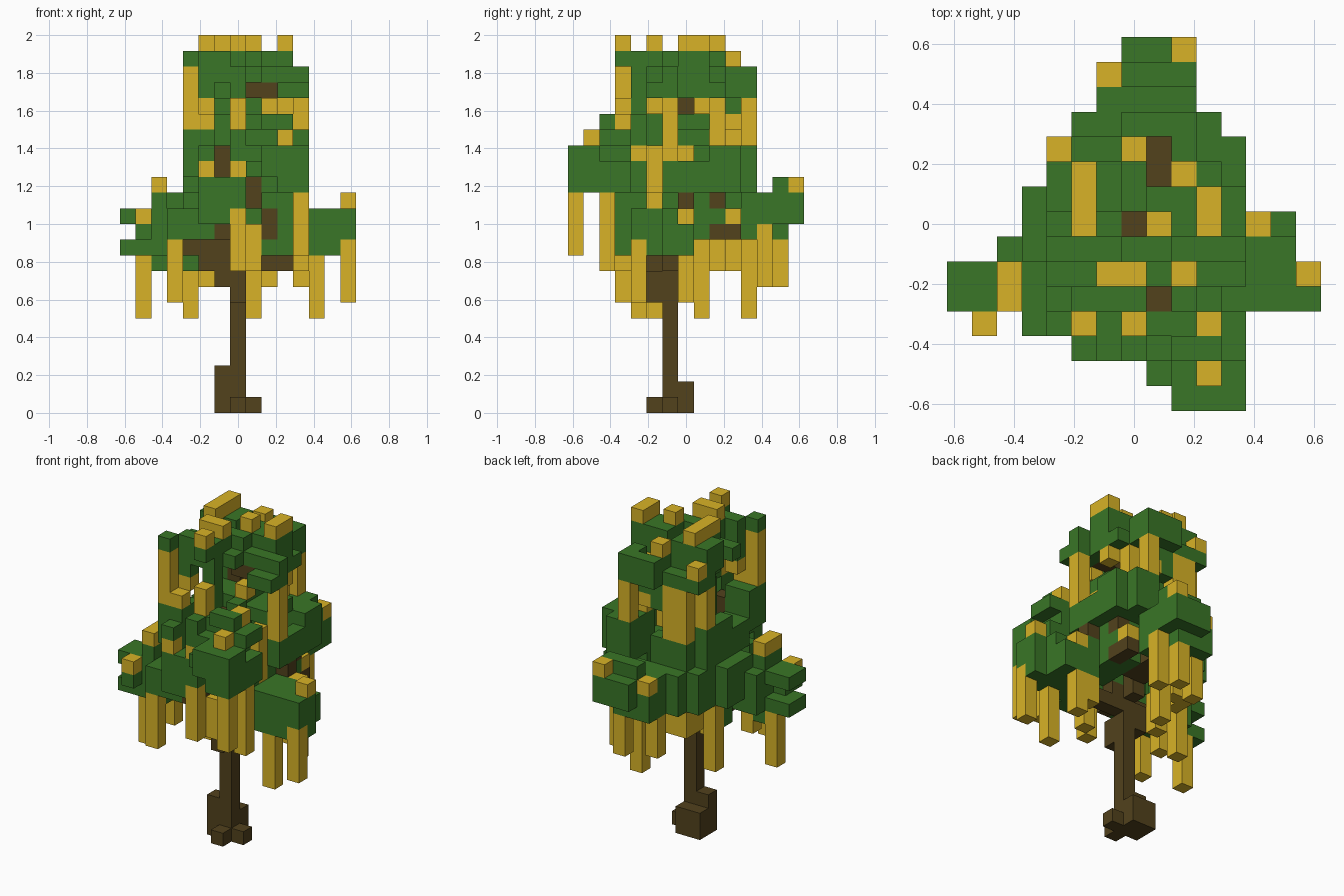
import bpy
import bmesh
from itertools import product
from mathutils import Vector

start_cube = bpy.data.objects.get("Cube")
if start_cube:
    bpy.data.objects.remove(start_cube, do_unlink=True)

UNIT = 2 / 24  # edge of one block


def make_material(name, rgb):
    mat = bpy.data.materials.new(name)
    mat.use_nodes = True
    colour = (*rgb, 1)
    mat.diffuse_color = colour
    mat.node_tree.nodes["Principled BSDF"].inputs["Base Color"].default_value = colour
    return mat


leaf_green = make_material("leaf green", (0.041, 0.18, 0.02))
blossom_gold = make_material("blossom gold", (0.69, 0.45, 0.02))
bark_brown = make_material("bark brown", (0.084, 0.054, 0.012))

# Boxes are block ranges: x from-to, y from-to, z from-to
trunk = [
    (0, 0, -1, -1, 0, 9), (-1, -1, -1, -1, 0, 2), (-1, 0, 0, 0, 0, 1),
    (0, 0, -2, -2, 0, 0), (1, 1, -1, -1, 0, 0), (0, 0, -2, -2, 7, 8),
    (-1, -1, -2, -1, 8, 9), (0, 0, 0, 0, 10, 19),
]
branches = [
    (-3, -1, -2, -2, 10, 10), (-2, -1, -2, -1, 9, 9), (-1, -1, -4, -2, 11, 11),
    (2, 3, -1, -1, 9, 9), (1, 1, -1, -1, 9, 10), (2, 2, -4, -4, 11, 12),
    (0, 1, 1, 3, 11, 11), (3, 3, 2, 3, 11, 11), (1, 1, -3, -3, 13, 14),
    (-1, -1, -3, -3, 15, 16), (1, 2, -1, -1, 20, 20), (1, 1, 2, 3, 20, 20),
    (1, 1, -3, -3, 17, 17), (4, 4, 0, 0, 13, 13), (3, 3, 2, 2, 13, 13),
]

crown_foliage = [
    (-3, -3, -4, -4, 22, 22), (-2, -1, -3, -3, 21, 22), (0, 0, -4, -4, 22, 22),
    (0, 0, -3, -3, 21, 22), (-2, -2, -3, -3, 20, 20), (0, 1, -1, -1, 21, 22),
    (-1, 0, -2, -2, 21, 22), (1, 1, -2, -2, 21, 21), (-3, -1, 1, 2, 21, 22),
    (-2, -2, 0, 2, 20, 22), (-3, -1, 2, 3, 20, 20), (0, 0, 1, 4, 20, 21),
    (2, 2, 3, 4, 20, 21), (1, 1, 4, 4, 20, 21), (1, 1, 0, 1, 21, 22),
    (2, 3, 0, 1, 20, 22), (2, 4, -1, -1, 21, 21), (3, 4, -1, -1, 20, 20),
    (3, 4, -2, -2, 20, 20), (3, 3, 2, 2, 20, 20), (-3, -1, -1, -1, 21, 21),
    (0, 0, -3, -3, 18, 20), (-1, -1, 0, 1, 17, 19), (0, 1, 3, 3, 18, 19),
]
middle_foliage = [
    (-3, -2, -4, -3, 15, 17), (-2, -2, -5, -5, 16, 16), (-2, 0, -5, -4, 14, 14),
    (0, 0, -5, -4, 16, 17), (-3, -2, -2, 0, 14, 15), (0, 2, -4, -4, 16, 17),
    (2, 2, -3, -3, 17, 18), (1, 3, -5, -4, 15, 16), (3, 4, -5, -4, 14, 15),
    (2, 4, -7, -6, 15, 16), (3, 4, -7, -6, 14, 14), (1, 1, -6, -6, 15, 15),
    (3, 4, -5, -4, 17, 17), (2, 3, -5, -5, 18, 18), (2, 4, 2, 3, 14, 16),
    (2, 3, 3, 4, 14, 16), (-2, 0, 3, 3, 14, 15), (-3, -3, 0, 2, 13, 16),
    (4, 4, -1, 1, 14, 15), (1, 3, -1, 1, 17, 17), (-1, 1, -1, -1, 15, 18),
    (2, 2, -3, -3, 14, 15), (0, 1, -2, -2, 17, 18), (1, 1, 0, 1, 18, 18),
]
lower_foliage = [
    (-3, -1, -3, -3, 11, 13), (-4, -2, -4, -4, 11, 12), (-4, -3, -1, 1, 11, 13),
    (-2, -1, -5, -5, 12, 13), (0, 0, -5, -5, 13, 13), (2, 3, -4, -2, 10, 13),
    (1, 1, -2, -2, 10, 12), (2, 3, -2, 2, 11, 13), (-3, -1, 2, 3, 11, 13),
    (-2, 2, 4, 4, 11, 13), (-1, 1, -2, -1, 11, 14), (-2, 3, 1, 1, 12, 13),
    (4, 4, -3, 0, 10, 12), (-3, -3, 0, 0, 9, 10),
]
right_bough = [
    (-5, -4, -3, -1, 10, 12), (-5, -5, -3, -2, 13, 13), (-7, -6, -3, -2, 12, 12),
    (-7, -6, -3, -2, 10, 10), (-6, -6, -4, -3, 11, 11), (-5, -4, -2, -2, 9, 9),
]
left_bough = [
    (5, 6, -3, -1, 10, 12), (7, 7, -3, -2, 11, 12), (5, 6, 0, 0, 10, 11),
    (7, 7, -2, -2, 10, 10),
]
back_bough = [
    (0, 2, 6, 7, 12, 12), (0, 1, 7, 7, 13, 13), (-1, 1, 5, 6, 11, 12),
    (-1, 2, 4, 5, 12, 13), (0, 2, 6, 6, 13, 14), (2, 2, 7, 7, 13, 13),
]

# Hanging vines: x, y, bottom block, top block
vines = [
    (-3, -4, 18, 21), (-2, 3, 16, 19), (-1, 3, 16, 19), (-3, 2, 17, 19),
    (4, -1, 16, 19), (2, 2, 17, 19), (2, 4, 17, 19), (0, -4, 18, 19),
    (3, -2, 13, 16), (4, -7, 10, 13), (4, -5, 9, 13), (0, -5, 9, 12),
    (1, -4, 9, 11), (-6, -2, 6, 9), (-4, -4, 7, 10), (-4, -2, 8, 9),
    (-3, 1, 6, 10), (-2, 2, 9, 10), (-2, 3, 9, 12), (-1, 3, 9, 12),
    (-2, 0, 8, 10), (5, 0, 7, 9), (5, -3, 6, 9), (7, -3, 7, 10),
    (1, 4, 6, 11), (1, 6, 8, 10), (2, 5, 8, 11), (-1, 5, 8, 10),
    (4, 0, 8, 9),
]

# Single blossom blocks: x, y, z
blossoms = [
    (-2, 0, 23), (-2, 1, 23), (-2, 2, 23), (-1, -2, 23), (0, -2, 23),
    (0, -4, 23), (1, 0, 23), (3, 0, 23), (3, 1, 23), (0, 3, 22),
    (2, 2, 20), (-3, 3, 21), (2, -2, 19), (3, -4, 18), (-2, -4, 18),
    (3, -6, 17), (-5, -2, 14), (-5, -3, 14), (-6, -4, 12), (5, 0, 12),
    (7, -2, 13), (-1, 6, 13), (2, 7, 14), (-2, -5, 15), (0, -5, 15),
    (-2, -3, 19), (3, 0, 16), (3, 3, 12), (2, -3, 16), (3, 1, 19),
    (1, 3, 18),
]


def blocks(box):
    """All block positions inside one box."""
    x0, x1, y0, y1, z0, z1 = box
    return product(range(x0, x1 + 1), range(y0, y1 + 1), range(z0, z1 + 1))


parts = [
    ("crown_foliage", leaf_green, crown_foliage),
    ("middle_foliage", leaf_green, middle_foliage),
    ("lower_foliage", leaf_green, lower_foliage),
    ("right_bough_foliage", leaf_green, right_bough),
    ("left_bough_foliage", leaf_green, left_bough),
    ("back_bough_foliage", leaf_green, back_bough),
    ("trunk", bark_brown, trunk),
    ("branches", bark_brown, branches),
    ("hanging_vines", blossom_gold, [(x, x, y, y, a, b) for x, y, a, b in vines]),
    ("blossoms", blossom_gold, [(x, x, y, y, z, z) for x, y, z in blossoms]),
]

# Later parts take over blocks shared with earlier ones
owner = {}
for name, _, boxes in parts:
    for box in boxes:
        for cell in blocks(box):
            owner[cell] = name


def add_face(bm, cell, axis, sign):
    """One square side of a block."""
    normal, u, v = Vector(), Vector(), Vector()
    normal[axis] = sign / 2
    u[(axis + 1) % 3] = sign / 2
    v[(axis + 2) % 3] = 1 / 2
    centre = Vector(cell) + Vector((0, 0, 1 / 2)) + normal
    corners = (-u - v, u - v, u + v, v - u)
    bm.faces.new([bm.verts.new((centre + c) * UNIT) for c in corners])


# Only the open sides of each block become faces
for name, material, _ in parts:
    bm = bmesh.new()
    for cell in (c for c, part in owner.items() if part == name):
        for axis, sign in product(range(3), (-1, 1)):
            neighbour = list(cell)
            neighbour[axis] += sign
            if tuple(neighbour) not in owner:
                add_face(bm, cell, axis, sign)
    bmesh.ops.remove_doubles(bm, verts=bm.verts, dist=UNIT / 100)
    mesh = bpy.data.meshes.new(name)
    bm.to_mesh(mesh)
    bm.free()
    mesh.materials.append(material)
    bpy.context.collection.objects.link(bpy.data.objects.new(name, mesh))
